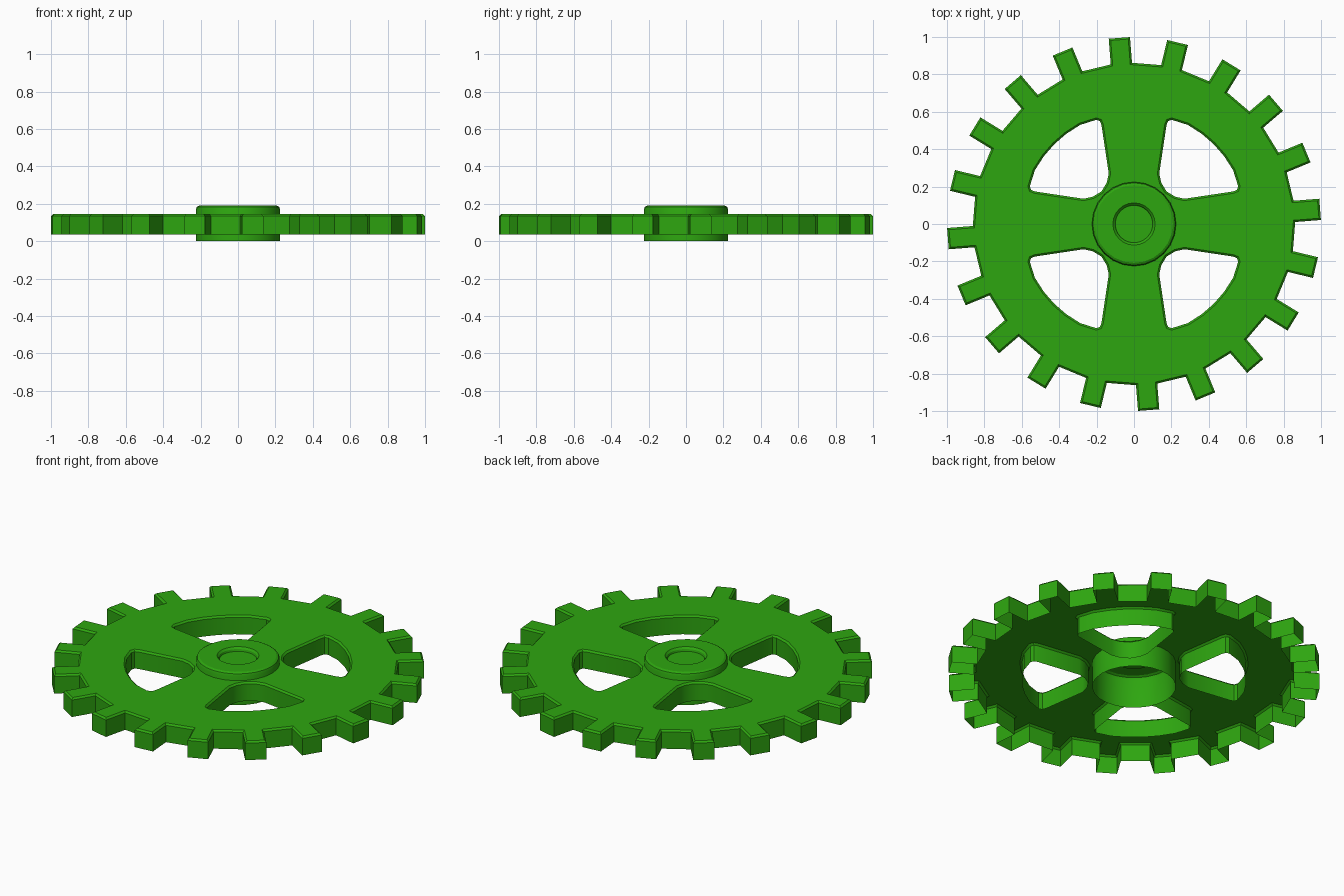
import bpy, bmesh
from math import sin, cos, pi, radians
from mathutils import Vector

if "Cube" in bpy.data.objects:
    bpy.data.objects.remove(bpy.data.objects["Cube"])

green = bpy.data.materials.new("green")
green.diffuse_color = (0.027, 0.38, 0.005, 1)
green.use_nodes = True
green.node_tree.nodes["Principled BSDF"].inputs["Base Color"].default_value = green.diffuse_color


def finish(bm, name):
    mesh = bpy.data.meshes.new(name)
    bm.to_mesh(mesh)
    bm.free()
    ob = bpy.data.objects.new(name, mesh)
    bpy.context.collection.objects.link(ob)
    mesh.materials.append(green)
    bpy.ops.object.select_all(action='DESELECT')
    ob.select_set(True)
    bpy.context.view_layer.objects.active = ob
    bpy.ops.object.shade_smooth_by_angle(angle=radians(30))
    return ob


def rotate(p, a):
    return Vector((p[0] * cos(a) - p[1] * sin(a), p[0] * sin(a) + p[1] * cos(a)))


def inset(pts, d):
    """Mitred offset of a closed loop towards its left side."""
    out = []
    for i, p in enumerate(pts):
        e1 = (p - pts[i - 1]).normalized()
        e2 = (pts[(i + 1) % len(pts)] - p).normalized()
        n1, n2 = Vector((-e1.y, e1.x)), Vector((-e2.y, e2.x))
        out.append(p + (n1 + n2) * d / (1 + n1.dot(n2)))
    return out


def wall(bm, rings):
    """Bridge (points, z) rings; return the edges of the first ring."""
    vs = [[bm.verts.new((p.x, p.y, z)) for p in pts] for pts, z in rings]
    n = len(vs[0])
    for a, b in zip(vs, vs[1:]):
        for i in range(n):
            j = (i + 1) % n
            bm.faces.new((a[i], b[i], b[j], a[j]))
    return [bm.edges.get((vs[0][i], vs[0][(i + 1) % n])) for i in range(n)]


# Outline with 20 square teeth
TEETH = 20
outline = []
for k in range(TEETH):
    a = radians(4.5) + k * 2 * pi / TEETH
    for p in ((0.86, -0.057), (0.998, -0.057), (0.998, 0.057), (0.86, 0.057)):
        outline.append(rotate(p, a))

# Window between two spokes, clockwise
window = [(0.135, 0.27), (0.174, 0.53), (0.182, 0.55), (0.202, 0.557)]
window += [(0.603 * cos(radians(t)), 0.603 * sin(radians(t)))
           for t in (61.5, 53, 45, 37, 28.5)]
window += [(0.557, 0.202), (0.55, 0.182), (0.53, 0.174), (0.27, 0.135),
           (0.22, 0.146), (0.174, 0.174), (0.146, 0.22)]

# Gear disc: open-bottomed shell with a bevelled top edge
TOP, BOTTOM, BEVEL, SIDES, HUB = 0.145, 0.035, 0.01, 24, 0.225
bm = bmesh.new()
edges = []
for loop in [outline] + [[rotate(p, k * pi / 2) for p in window] for k in range(4)]:
    edges += wall(bm, [(inset(loop, BEVEL), TOP), (loop, TOP - BEVEL), (loop, BOTTOM)])
ring = [bm.verts.new((HUB * cos(2 * pi * i / SIDES), HUB * sin(2 * pi * i / SIDES), TOP))
        for i in range(SIDES)]
edges += [bm.edges.new((ring[i - 1], ring[i])) for i in range(SIDES)]
bmesh.ops.triangle_fill(bm, edges=edges, use_beauty=True, normal=(0, 0, 1))
for f in bm.faces:
    if abs(f.normal.z) > 0.99 and f.normal.z < 0:
        f.normal_flip()
finish(bm, "gear_disc")

# Hub: open-bottomed cylinder with bevelled rim and shallow round recess
bm = bmesh.new()
profile = [(0.1, 0.168), (0.103, 0.18), (0.113, 0.19), (0.208, 0.19),
           (0.22, 0.183), (HUB, 0.17), (HUB, 0.0)]
rings = [([rotate((r, 0), 2 * pi * i / SIDES) for i in range(SIDES)], z) for r, z in profile]
floor = wall(bm, rings)
bmesh.ops.contextual_create(bm, geom=floor)
bm.normal_update()
for f in bm.faces:
    if len(f.verts) > 4 and f.normal.z < 0:
        f.normal_flip()
finish(bm, "hub")
